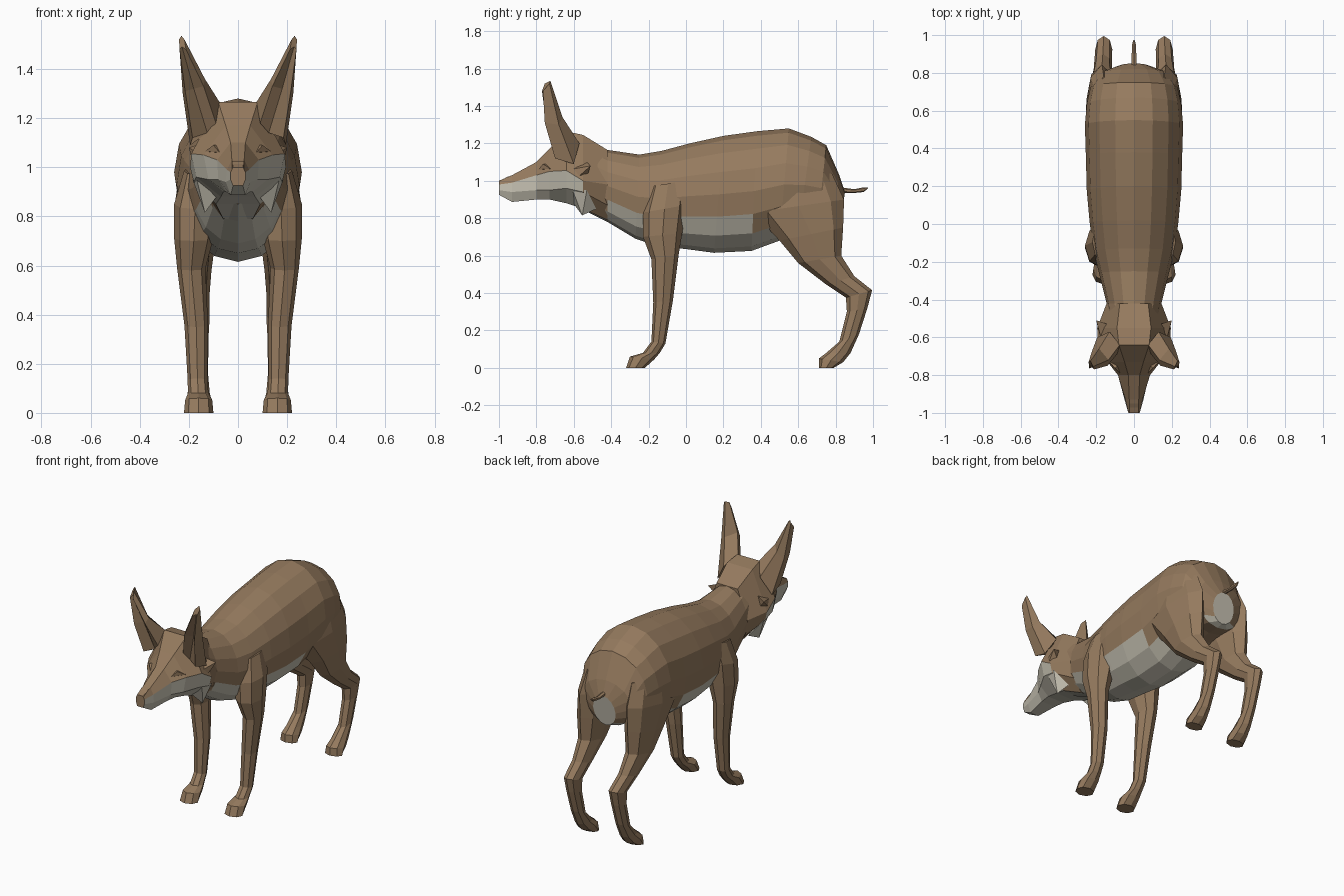
import bpy
import bmesh
from math import sin, cos, pi
from mathutils import Vector

cube = bpy.data.objects.get("Cube")
if cube:
    bpy.data.objects.remove(cube, do_unlink=True)


def make_material(name, colour):
    mat = bpy.data.materials.new(name)
    mat.use_nodes = True
    mat.diffuse_color = colour
    for node in mat.node_tree.nodes:
        if node.type == 'BSDF_PRINCIPLED':
            node.inputs["Base Color"].default_value = colour
            node.inputs["Roughness"].default_value = 0.9
    return mat


MATERIALS = [make_material("brown fur", (0.30, 0.195, 0.112, 1)),
             make_material("pale fur", (0.56, 0.53, 0.44, 1))]
BROWN, PALE = 0, 1


def finish(name, bm, rule=None):
    """Turn a bmesh into a flat shaded object, colouring faces by a rule."""
    bmesh.ops.recalc_face_normals(bm, faces=bm.faces)
    for face in bm.faces:
        face.smooth = False
        if rule:
            face.material_index = rule(face.calc_center_median(), face)
    mesh = bpy.data.meshes.new(name)
    bm.to_mesh(mesh)
    bm.free()
    for mat in MATERIALS:
        mesh.materials.append(mat)
    obj = bpy.data.objects.new(name, mesh)
    bpy.context.collection.objects.link(obj)
    return obj


def skin(name, rings, rule=None):
    """Bridge a list of point rings and cap both ends."""
    bm = bmesh.new()
    loops = [[bm.verts.new(p) for p in ring] for ring in rings]
    count = len(loops[0])
    for a, b in zip(loops, loops[1:]):
        for i in range(count):
            j = (i + 1) % count
            bm.faces.new((a[i], a[j], b[j], b[i]))
    bm.faces.new(loops[0])
    bm.faces.new(loops[-1])
    return finish(name, bm, rule)


def oval(y1, z1, y2, z2, cx, half, sides, side=1):
    """Oval ring spanning two points of the side profile."""
    start, end = Vector((cx * side, y1, z1)), Vector((cx * side, y2, z2))
    middle, axis = (start + end) / 2, (start - end) / 2
    across = Vector((half, 0, 0))
    turns = [2 * pi * i / sides for i in range(sides)]
    return [middle + axis * cos(t) + across * sin(t) for t in turns]


def hull(name, points, side=1, colour=BROWN):
    bm = bmesh.new()
    for x, y, z in points:
        bm.verts.new((x * side, y, z))
    bmesh.ops.convex_hull(bm, input=bm.verts)
    return finish(name, bm, lambda c, f: colour)


# Body: back point, belly point, half width
body = [
    (-.56, 1.24, -.56, .85, .13),
    (-.42, 1.165, -.42, .78, .145),
    (-.25, 1.14, -.27, .69, .185),
    (-.13, 1.16, -.15, .65, .215),
    (.02, 1.2, 0, .635, .235),
    (.2, 1.24, .15, .615, .25),
    (.38, 1.265, .35, .625, .255),
    (.55, 1.28, .5, .68, .26),
    (.67, 1.235, .6, .72, .25),
    (.75, 1.19, .7, .73, .23),
    (.82, 1.03, .78, .73, .18),
    (.85, .94, .82, .74, .08),
]


def body_colour(c, face):
    if c.y > .79:
        return PALE if abs(c.x) < .1 and c.z < .92 else BROWN
    if c.y > .55:
        return BROWN
    limit = .79 if c.y > -.03 else .8 - (c.y + .2) * .25
    return PALE if c.z < limit and face.normal.z < -.2 else BROWN


skin("body", [oval(a, b, c, d, 0, w, 16) for a, b, c, d, w in body], body_colour)

# Head: y, then crown, cheek, jowl and chin as half width and height
head = [
    (-1, .02, 1, .03, .98, .03, .95, .02, .925),
    (-.93, .025, 1.03, .045, .99, .05, .94, .03, .887),
    (-.8, .03, 1.1, .085, 1.03, .08, .95, .05, .9),
    (-.73, .05, 1.17, .14, 1.05, .12, .95, .06, .9),
    (-.64, .08, 1.265, .19, 1.055, .17, .96, .07, .88),
    (-.55, .09, 1.245, .195, 1, .18, .94, .09, .85),
    (-.42, .075, 1.165, .145, .98, .12, .87, .06, .79),
]


def head_ring(y, *pairs):
    right = list(zip(pairs[::2], pairs[1::2]))
    outline = right + [(-x, z) for x, z in reversed(right)]
    return [(x, y, z) for x, z in outline]


def head_colour(c, face):
    slope = .985 + (c.y + 1) * .16
    if c.y < -.99:
        return BROWN
    if c.y > -.55:
        return PALE if c.z < .86 else BROWN
    return PALE if c.z < slope else BROWN


skin("head", [head_ring(*row) for row in head], head_colour)
hull("nose", [(x, y, z) for x in (-.024, .024)
              for y, z in ((-1, .94), (-1, .995), (-.95, 1.025), (-.96, .96))])

# Legs: front point, back point, centre and half width
front_leg = [
    (-.19, .97, 0, 1, .17, .05),
    (-.23, .83, 0, .87, .175, .085),
    (-.23, .7, -.02, .72, .18, .08),
    (-.185, .58, -.04, .6, .19, .058),
    (-.175, .35, -.07, .36, .17, .048),
    (-.185, .14, -.11, .13, .165, .04),
    (-.23, .08, -.14, .08, .162, .042),
    (-.3, .06, -.17, .045, .16, .055),
    (-.32, 0, -.22, 0, .16, .06),
]
hind_leg = [
    (.4, .98, .78, 1.04, .16, .075),
    (.36, .83, .845, .9, .17, .085),
    (.5, .68, .84, .75, .17, .08),
    (.6, .56, .83, .6, .17, .062),
    (.75, .445, .9, .49, .165, .048),
    (.855, .375, .995, .415, .16, .045),
    (.86, .3, .97, .32, .16, .04),
    (.82, .14, .925, .18, .16, .038),
    (.75, .08, .88, .08, .16, .045),
    (.71, .05, .84, .03, .16, .055),
    (.71, 0, .79, 0, .16, .06),
]
for label, side in (("left", 1), ("right", -1)):
    for part, rows in (("front_leg", front_leg), ("hind_leg", hind_leg)):
        skin(f"{label}_{part}", [oval(*row, 8, side) for row in rows])

    # Ear: tapering cup with a folded front
    base = [(.075, -.64, 1.265), (.13, -.57, 1.2), (.195, -.6, 1.09),
            (.185, -.7, 1.12), (.125, -.67, 1.14), (.09, -.69, 1.18)]
    middle = [(.135, -.72, 1.36), (.185, -.66, 1.34), (.225, -.68, 1.3),
              (.215, -.755, 1.31), (.18, -.71, 1.32), (.14, -.75, 1.33)]
    tip = [(.218, -.755, 1.52), (.23, -.725, 1.535), (.24, -.73, 1.52),
           (.238, -.765, 1.48), (.228, -.75, 1.49), (.212, -.77, 1.48)]
    rings = [[(x * side, y, z) for x, y, z in ring] for ring in (base, middle, tip)]
    skin(f"{label}_ear", rings)

    # Cheek fur and brow
    hull(f"{label}_jowl_tuft", [(.08, -.61, .89), (.17, -.61, .96), (.135, -.555, .815),
                                (.185, -.53, .95), (.11, -.48, .85)], side, PALE)
    hull(f"{label}_cheek_tuft", [(.17, -.62, 1.06), (.18, -.6, 1), (.2, -.51, 1.08),
                                 (.14, -.53, 1.1), (.15, -.53, 1.02)], side)
    hull(f"{label}_eyelid", [(.075, -.79, 1.06), (.135, -.725, 1.065), (.1, -.765, 1.09),
                             (.1, -.73, 1.05), (.08, -.74, 1.09)], side)

# Tail stub
tail = [(.83, .965, .83, .935, 0, .014), (.9, .955, .9, .935, 0, .014),
        (.95, .965, .95, .94, 0, .012), (.975, .965, .97, .957, 0, .004)]
skin("tail", [oval(*row, 6) for row in tail])
